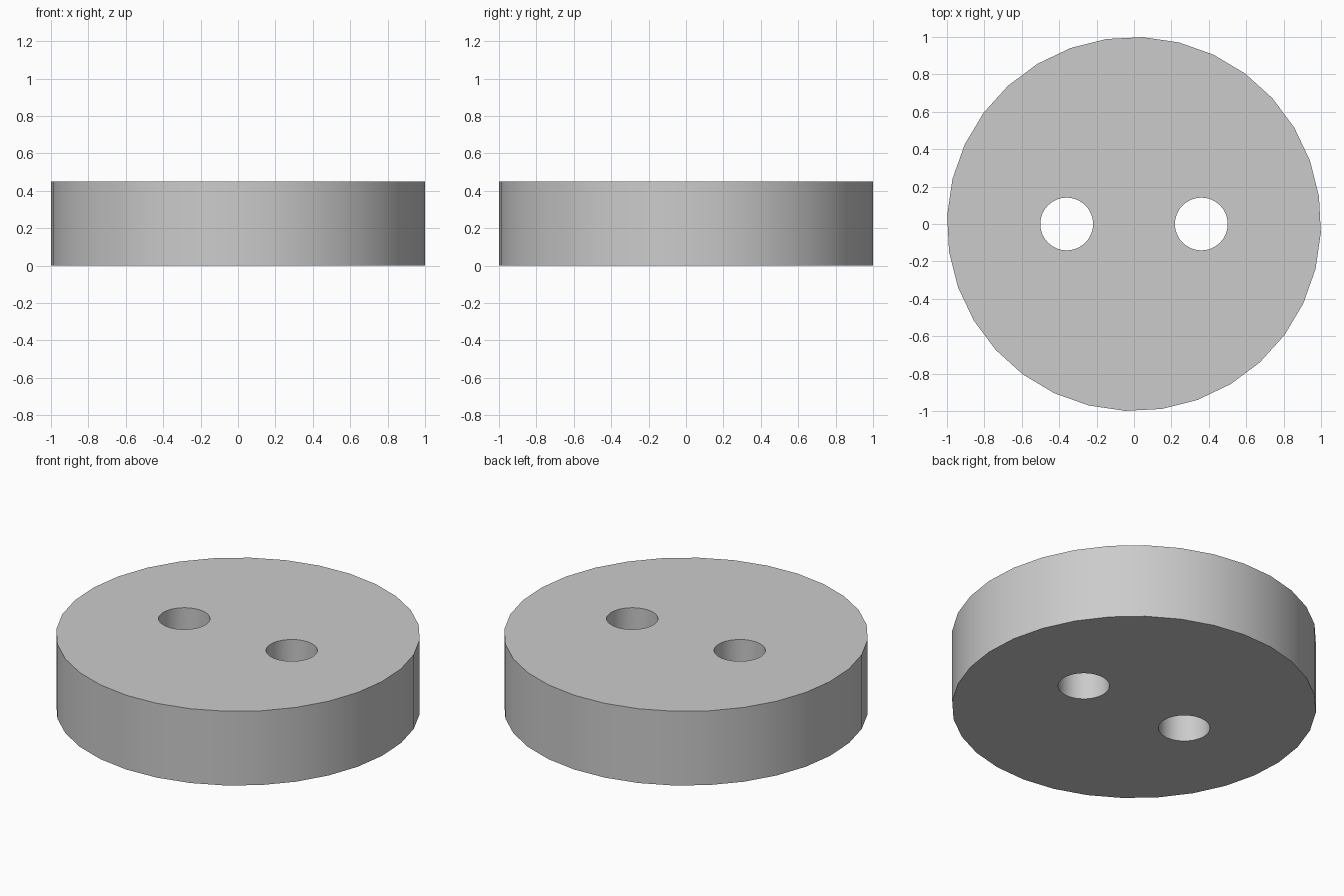
import bpy, math

if "Cube" in bpy.data.objects:
    bpy.data.objects.remove(bpy.data.objects["Cube"])

HEIGHT = 0.45


def cylinder(name, radius, height, z, x=0.0, sides=32, turn=0.0):
    bpy.ops.mesh.primitive_cylinder_add(vertices=sides, radius=radius, depth=height,
                                        location=(x, 0, z), rotation=(0, 0, turn))
    obj = bpy.context.object
    obj.name = name
    return obj


# Round disc, turned slightly as its corners show from above
disc = cylinder("disc", 1.0, HEIGHT, HEIGHT / 2, turn=0.15)

# Two through holes on the x axis
for side in (-1, 1):
    cutter = cylinder("hole_cutter", 0.141, HEIGHT * 2, HEIGHT / 2, x=0.36 * side, sides=48)
    cut = disc.modifiers.new("hole", 'BOOLEAN')
    cut.operation = 'DIFFERENCE'
    cut.solver = 'EXACT'
    cut.object = cutter
    cutter.hide_render = True
    bpy.ops.object.select_all(action='DESELECT')
    disc.select_set(True)
    bpy.context.view_layer.objects.active = disc
    bpy.ops.object.modifier_apply(modifier=cut.name)
    bpy.data.objects.remove(cutter, do_unlink=True)

# Smooth walls with crisp rims
bpy.ops.object.shade_smooth_by_angle(angle=math.radians(30))
